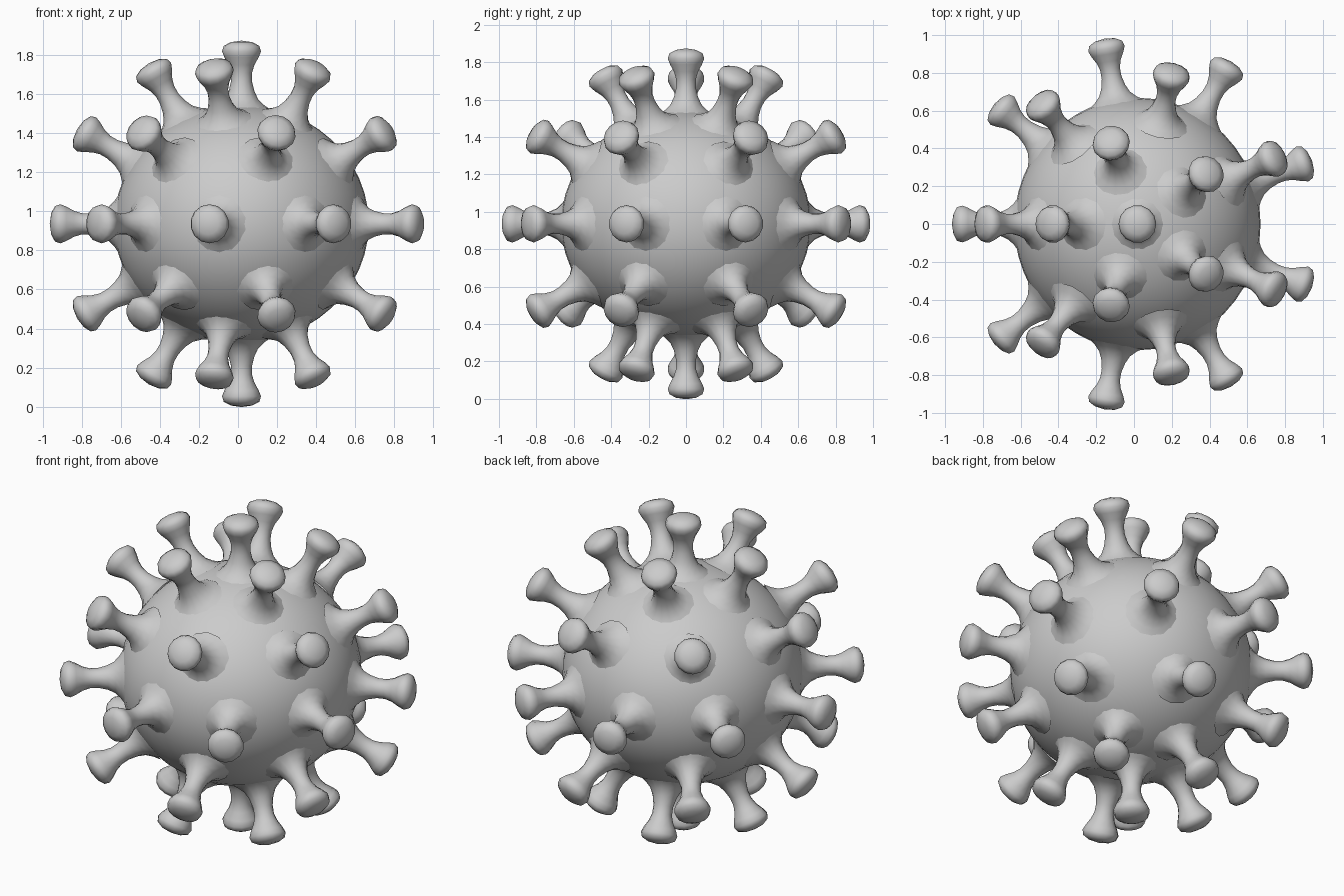
import bpy, bmesh
from math import radians, pi
from mathutils import Vector, Matrix

if "Cube" in bpy.data.objects:
    bpy.data.objects.remove(bpy.data.objects["Cube"])

CENTRE = Vector((0.018, 0, 0.936))
BODY = Vector((0.652, 0.668, 0.608))

grey = bpy.data.materials.new("light grey")
grey.use_nodes = True
colour = (0.6, 0.6, 0.6, 1)
grey.diffuse_color = colour
grey.node_tree.nodes["Principled BSDF"].inputs["Base Color"].default_value = colour

# Round body, slightly flattened
bpy.ops.mesh.primitive_uv_sphere_add(segments=48, ring_count=24, radius=1, location=CENTRE)
body = bpy.context.object
body.name = "body"
body.scale = BODY
body.data.materials.append(grey)
bpy.ops.object.shade_smooth()

# Spike: flared foot, thin neck, domed head (radius, height above the body)
profile = [(0.15, -0.024), (0.115, 0), (0.085, 0.03), (0.066, 0.07), (0.054, 0.12),
           (0.054, 0.165), (0.066, 0.205), (0.088, 0.245), (0.1, 0.275),
           (0.091, 0.303), (0.055, 0.322), (0, 0.33)]
bm = bmesh.new()
verts = [bm.verts.new((r, 0, h)) for r, h in profile]
edges = [bm.edges.new(pair) for pair in zip(verts, verts[1:])]
bmesh.ops.spin(bm, geom=verts + edges, cent=(0, 0, 0), axis=(0, 0, 1),
               angle=2 * pi, steps=14)
bmesh.ops.remove_doubles(bm, verts=bm.verts, dist=0.0005)
bmesh.ops.recalc_face_normals(bm, faces=bm.faces)
for f in bm.faces:
    f.smooth = True
spike_mesh = bpy.data.meshes.new("spike")
bm.to_mesh(spike_mesh)
bm.free()
spike_mesh.materials.append(grey)


def add_spike(name, polar, azimuth):
    turn = Matrix.Rotation(azimuth, 4, "Z") @ Matrix.Rotation(polar, 4, "Y")
    d = turn @ Vector((0, 0, 1))
    spike = bpy.data.objects.new(name, spike_mesh)
    surface = Vector([a * b for a, b in zip(d, BODY)]).length
    spike.matrix_world = Matrix.Translation(CENTRE + d * surface) @ turn
    bpy.context.collection.objects.link(spike)


# Rings of spikes from pole to pole, each with one spike towards -x
for ring, count in enumerate((1, 5, 7, 9, 7, 5, 1)):
    for i in range(count):
        add_spike(f"spike_ring{ring + 1}_{i + 1}", radians(30 * ring),
                  pi + 2 * pi * i / count)
